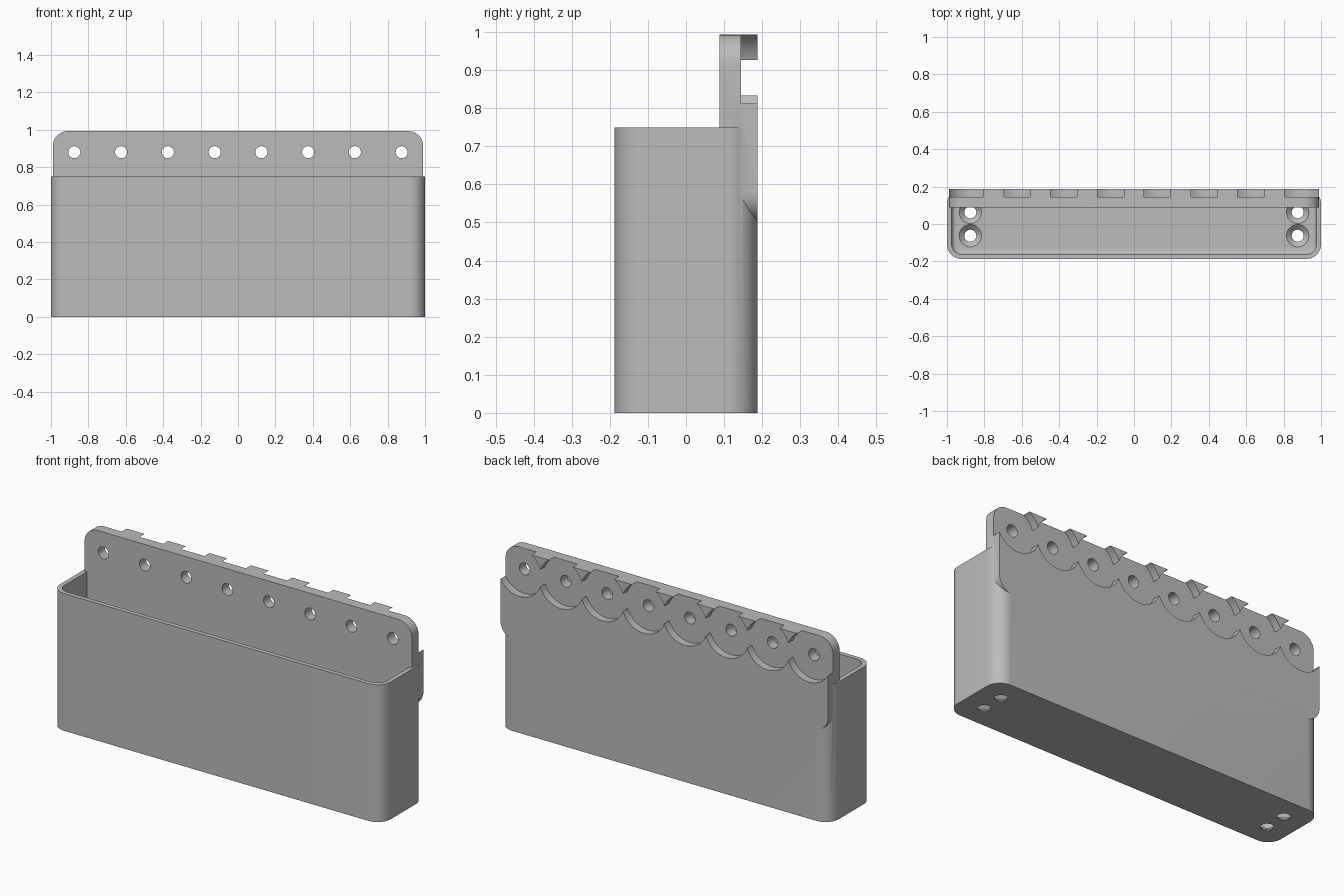
import bpy, bmesh, math
from mathutils import Vector

cube = bpy.data.objects.get("Cube")
if cube:
    bpy.data.objects.remove(cube, do_unlink=True)

scene = bpy.context.scene

grey = bpy.data.materials.new("plain_grey")
grey.use_nodes = True
COLOUR = (0.5, 0.5, 0.5, 1)
grey.diffuse_color = COLOUR
grey.node_tree.nodes["Principled BSDF"].inputs["Base Color"].default_value = COLOUR


def rounded_rect(x, v0, v1, r, steps=12):
    """Outline of a rounded rectangle, symmetric about the first axis."""
    corners = [(x - r, v1 - r), (r - x, v1 - r), (r - x, v0 + r), (x - r, v0 + r)]
    pts = []
    for q, (cx, cy) in enumerate(corners):
        for i in range(steps + 1):
            a = math.pi / 2 * (q + i / steps)
            pts.append((cx + r * math.cos(a), cy + r * math.sin(a)))
    return pts


def circle(cx, cy, r, n=48):
    return [(cx + r * math.cos(2 * math.pi * i / n),
             cy + r * math.sin(2 * math.pi * i / n)) for i in range(n)]


def prism(name, lower, start, end, upright=True, upper=None, fillet=0):
    """Solid between two outlines, along z when upright, else along y."""
    def place(p, h):
        return Vector((p[0], p[1], h)) if upright else Vector((p[0], h, p[1]))
    bm = bmesh.new()
    low = [bm.verts.new(place(p, start)) for p in lower]
    high = [bm.verts.new(place(p, end)) for p in (upper or lower)]
    n = len(low)
    base = bm.faces.new(low)
    bm.faces.new(high)
    for i in range(n):
        j = (i + 1) % n
        bm.faces.new((low[i], low[j], high[j], high[i]))
    bmesh.ops.recalc_face_normals(bm, faces=bm.faces)
    if fillet:
        bmesh.ops.bevel(bm, geom=list(base.edges), offset=fillet,
                        segments=6, profile=0.5, affect='EDGES')
    mesh = bpy.data.meshes.new(name)
    bm.to_mesh(mesh)
    bm.free()
    mesh.materials.append(grey)
    obj = bpy.data.objects.new(name, mesh)
    scene.collection.objects.link(obj)
    return obj


def combine(target, operation, parts):
    """Apply a boolean with each part, then discard the parts."""
    bpy.context.view_layer.objects.active = target
    for part in parts:
        part.hide_render = True
        mod = target.modifiers.new("cut", 'BOOLEAN')
        mod.operation = operation
        mod.solver = 'EXACT'
        mod.object = part
        bpy.ops.object.modifier_apply(modifier=mod.name)
        bpy.data.objects.remove(part, do_unlink=True)


DEPTH, WALL, FLOOR, RIM = 0.1875, 0.025, 0.03, 0.75
PLATE_FRONT, RECESS, PLATE_TOP = 0.0875, 0.145, 0.993
HOLE_Z, HOLE_R = 0.88, 0.032

# Open bin with rounded corners and a filleted floor
storage_bin = prism("storage_bin", rounded_rect(1, -DEPTH, DEPTH, 0.08), 0, RIM)
inside = DEPTH - WALL
cavity = prism("cavity", rounded_rect(1 - WALL, -inside, inside, 0.055),
               FLOOR, 1.2, fillet=0.025)
combine(storage_bin, 'DIFFERENCE', [cavity])

# Mounting plate along the back
plate = prism("mounting_plate", rounded_rect(0.99, 0.5, PLATE_TOP, 0.08),
              PLATE_FRONT, DEPTH, upright=False)
combine(storage_bin, 'UNION', [plate])

# Row of through holes, each inside a round recess in the back of the plate
cutters = []
for i in range(8):
    x = -0.875 + 0.25 * i
    cutters.append(prism("recess", circle(x, HOLE_Z, 0.1335, 80),
                         RECESS, 0.3, upright=False))
    cutters.append(prism("mount_hole", circle(x, HOLE_Z, HOLE_R),
                         0, 0.25, upright=False))

# Countersunk screw holes at both ends of the floor
for x in (-0.875, 0.875):
    for y in (-0.0625, 0.0625):
        cutters.append(prism("screw_hole", circle(x, y, HOLE_R), -0.1, 0.1))
        cutters.append(prism("countersink", circle(x, y, 0.03), 0.002, FLOOR + 0.002,
                             upper=circle(x, y, 0.062)))
combine(storage_bin, 'DIFFERENCE', cutters)

# Smooth the round surfaces, keep the edges sharp
bpy.ops.object.select_all(action='DESELECT')
storage_bin.select_set(True)
bpy.context.view_layer.objects.active = storage_bin
bpy.ops.object.shade_smooth_by_angle(angle=math.radians(30))
